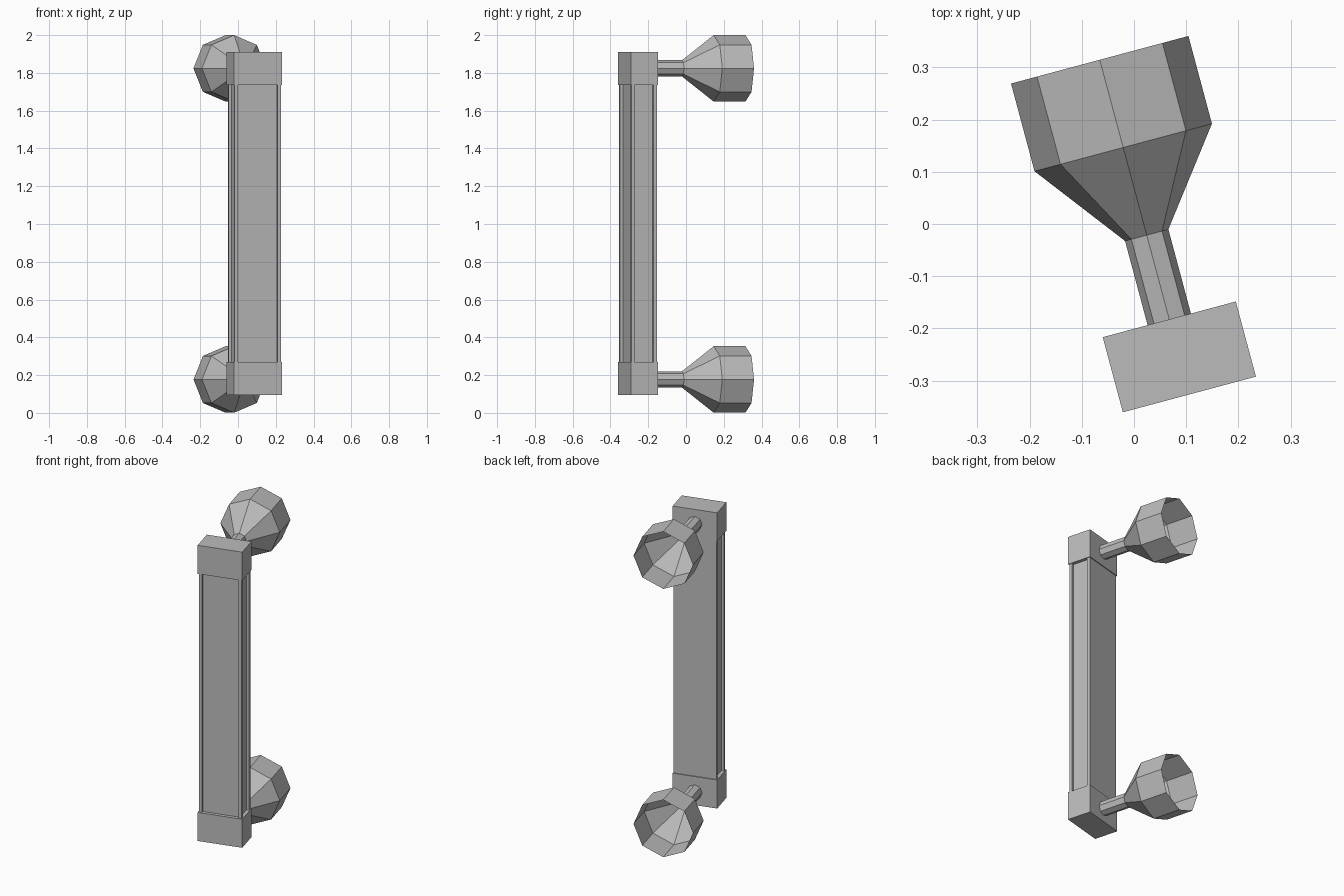
import bpy, bmesh, math

old = bpy.data.objects.get("Cube")
if old:
    bpy.data.objects.remove(old, do_unlink=True)

TURN = math.radians(15)      # whole handle is turned about z
MID = 0.018                  # sideways centre of the handle
FRONT, BACK = -0.343, -0.194
HALF = 0.132                 # half width of the end blocks

grey = bpy.data.materials.new("plain grey")
grey.use_nodes = True
grey.diffuse_color = (0.5, 0.5, 0.5, 1)
grey.node_tree.nodes["Principled BSDF"].inputs["Base Color"].default_value = grey.diffuse_color


def finish(name, bm):
    bmesh.ops.recalc_face_normals(bm, faces=bm.faces)
    mesh = bpy.data.meshes.new(name)
    bm.to_mesh(mesh)
    bm.free()
    mesh.materials.append(grey)
    obj = bpy.data.objects.new(name, mesh)
    obj.rotation_euler.z = TURN
    bpy.context.collection.objects.link(obj)
    return obj


def prism(name, outline, z0, z1):
    """Extrude a plan outline straight up."""
    bm = bmesh.new()
    base = bm.faces.new([bm.verts.new((x, y, z0)) for x, y in outline])
    top = bmesh.ops.extrude_face_region(bm, geom=[base])["geom"]
    for v in top:
        if isinstance(v, bmesh.types.BMVert):
            v.co.z = z1
    return finish(name, bm)


def knob(name, z):
    """Eight-sided stem flaring into a cup that is open at the back."""
    bm = bmesh.new()
    rings = []
    for y, r in ((BACK - 0.01, 0.043), (-0.027, 0.043), (0.147, 0.176), (0.321, 0.176)):
        angles = [i * math.tau / 8 for i in range(8)]
        rings.append([bm.verts.new((MID + r * math.cos(a), y, z + r * math.sin(a)))
                      for a in angles])
    for a, b in zip(rings, rings[1:]):
        for i in range(8):
            j = (i + 1) % 8
            bm.faces.new((a[i], a[j], b[j], b[i]))
    return finish(name, bm)


# End blocks
block = [(MID - HALF, FRONT), (MID + HALF, FRONT), (MID + HALF, BACK), (MID - HALF, BACK)]
prism("lower_block", block, 0.095, 0.27)
prism("upper_block", block, 1.735, 1.91)

# Grip bar with shallow recesses in the front and both sides
gap, rail, deep = 0.005, 0.018, 0.016
w, f, b = HALF - gap, FRONT + gap, BACK - gap
half = [(w - rail, f + deep), (w - rail, f), (w, f), (w, f + rail),
        (w - deep, f + rail), (w - deep, b - rail), (w, b - rail), (w, b)]
outline = [(MID + x, y) for x, y in half] + [(MID - x, y) for x, y in reversed(half)]
prism("grip_bar", outline, 0.26, 1.745)

# Mounting knobs
knob("lower_knob", 0.177)
knob("upper_knob", 1.824)
